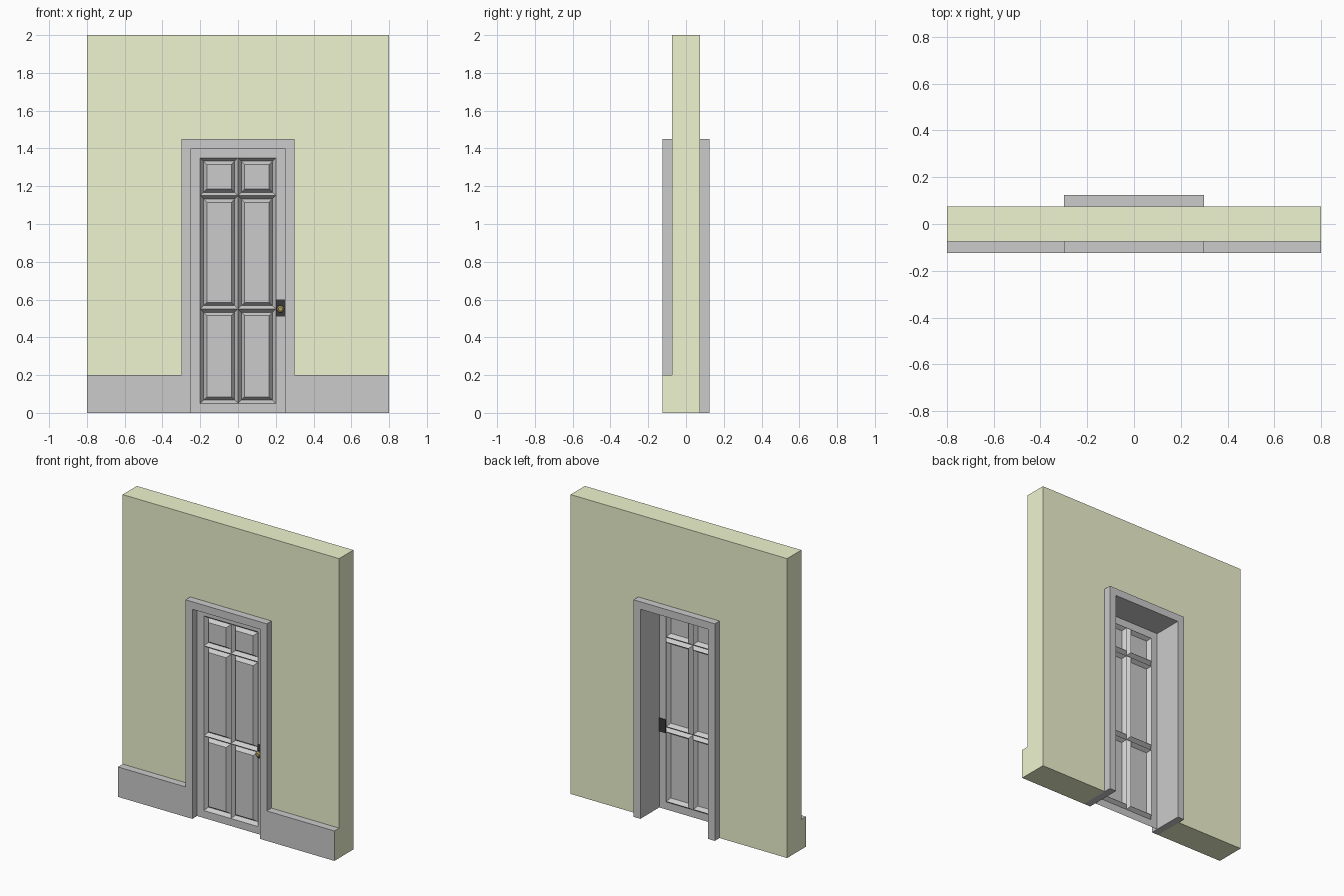
import bpy, bmesh, math
from mathutils import Vector

if "Cube" in bpy.data.objects:
    bpy.data.objects.remove(bpy.data.objects["Cube"])


def material(name, color):
    m = bpy.data.materials.new(name)
    m.diffuse_color = (*color, 1)
    m.use_nodes = True
    m.node_tree.nodes["Principled BSDF"].inputs["Base Color"].default_value = m.diffuse_color
    return m


GREEN = material("wall_green", (0.87, 0.91, 0.63))
GREY = material("plain_grey", (0.8, 0.8, 0.8))
BLACK = material("black_plate", (0.04, 0.04, 0.04))
BRASS = material("brass", (0.42, 0.34, 0.12))


def finish(name, bm, *mats):
    me = bpy.data.meshes.new(name)
    bm.to_mesh(me)
    bm.free()
    for m in mats:
        me.materials.append(m)
    ob = bpy.data.objects.new(name, me)
    bpy.context.collection.objects.link(ob)
    return ob


def prism(outline, y0, y1):
    """Extrude an x-z outline along y."""
    bm = bmesh.new()
    face = bm.faces.new([bm.verts.new((x, y0, z)) for x, z in outline])
    ext = bmesh.ops.extrude_face_region(bm, geom=[face], use_keep_orig=True)
    moved = [v for v in ext["geom"] if isinstance(v, bmesh.types.BMVert)]
    bmesh.ops.translate(bm, verts=moved, vec=(0, y1 - y0, 0))
    bmesh.ops.recalc_face_normals(bm, faces=bm.faces)
    return bm


def cut(bm, co, no):
    bmesh.ops.bisect_plane(bm, geom=bm.verts[:] + bm.edges[:] + bm.faces[:],
                           plane_co=co, plane_no=no)


def drop(bm, test):
    """Remove hidden faces where parts touch."""
    bm.normal_update()
    doomed = [f for f in bm.faces if test(f.calc_center_bounds(), f.normal)]
    bmesh.ops.delete(bm, geom=doomed, context="FACES")


def arch(w0, h0, w1, h1):
    return [(-w1, 0), (-w1, h1), (w1, h1), (w1, 0),
            (w0, 0), (w0, h0), (-w0, h0), (-w0, 0)]


# Wall with the door opening
bm = prism(arch(0.3, 1.45, 0.8, 2.0), -0.075, 0.075)
cut(bm, (0, 0, 0.2), (0, 0, 1))
drop(bm, lambda c, n: (n.y < -0.9 and c.z < 0.19)
     or (abs(n.x) > 0.9 and abs(c.x) < 0.31)
     or (n.z < -0.9 and c.z > 1))
finish("wall", bm, GREEN)

# Door frame lining the opening through the whole wall
bm = prism(arch(0.25, 1.4, 0.3, 1.45), -0.125, 0.125)
for y in (-0.075, 0.075):
    cut(bm, (0, y, 0), (0, 1, 0))
drop(bm, lambda c, n: abs(c.y) < 0.07
     and ((abs(n.x) > 0.9 and abs(c.x) > 0.29) or n.z > 0.9))
finish("door_frame", bm)

# Baseboards: grey front and top, green end and underside
for side, label in ((-1, "left"), (1, "right")):
    a, b = sorted((side * 0.3, side * 0.8))
    bm = prism([(a, 0), (b, 0), (b, 0.2), (a, 0.2)], -0.125, -0.075)
    drop(bm, lambda c, n: n.y > 0.9 or abs(c.x) < 0.31)
    for f in bm.faces:
        f.material_index = int(abs(f.normal.x) > 0.9 or f.normal.z < -0.9)
    finish(label + "_baseboard", bm, GREY, GREEN)

# Door sheet with six grooved, raised panels
bm = bmesh.new()
xs = [-0.25, -0.2, 0, 0.2, 0.25]
zs = [0, 0.05, 0.55, 1.15, 1.35, 1.4]
grid = [[bm.verts.new((x, -0.075, z)) for x in xs] for z in zs]
panels = []
for j in range(5):
    for i in range(4):
        f = bm.faces.new((grid[j][i], grid[j][i + 1],
                          grid[j + 1][i + 1], grid[j + 1][i]))
        if i in (1, 2) and j in (1, 2, 3):
            panels.append(f)
bm.normal_update()
for depth in (-0.025, 0.025):
    bmesh.ops.inset_individual(bm, faces=panels, thickness=0.025, depth=depth)
    bm.normal_update()
finish("door", bm)

# Lock plate, showing on both sides of the door
bm = prism([(0.2, 0.51), (0.249, 0.51), (0.249, 0.6), (0.2, 0.6)],
           -0.08, -0.07)
finish("lock_plate", bm, BLACK)

# Eight-sided knob turned from a short profile
bm = bmesh.new()
profile = [(0.009, -0.08), (0.009, -0.092), (0.02, -0.098),
           (0.02, -0.108), (0.011, -0.115)]
rings = []
for r, y in profile:
    angles = [math.tau * (k + 0.5) / 8 for k in range(8)]
    rings.append([bm.verts.new(Vector((0.225 + r * math.cos(t), y,
                                       0.55 + r * math.sin(t)))) for t in angles])
for lo, hi in zip(rings, rings[1:]):
    for k in range(8):
        n = (k + 1) % 8
        bm.faces.new((lo[k], lo[n], hi[n], hi[k]))
bm.faces.new(rings[-1])
bmesh.ops.recalc_face_normals(bm, faces=bm.faces)
finish("door_knob", bm, BRASS)
